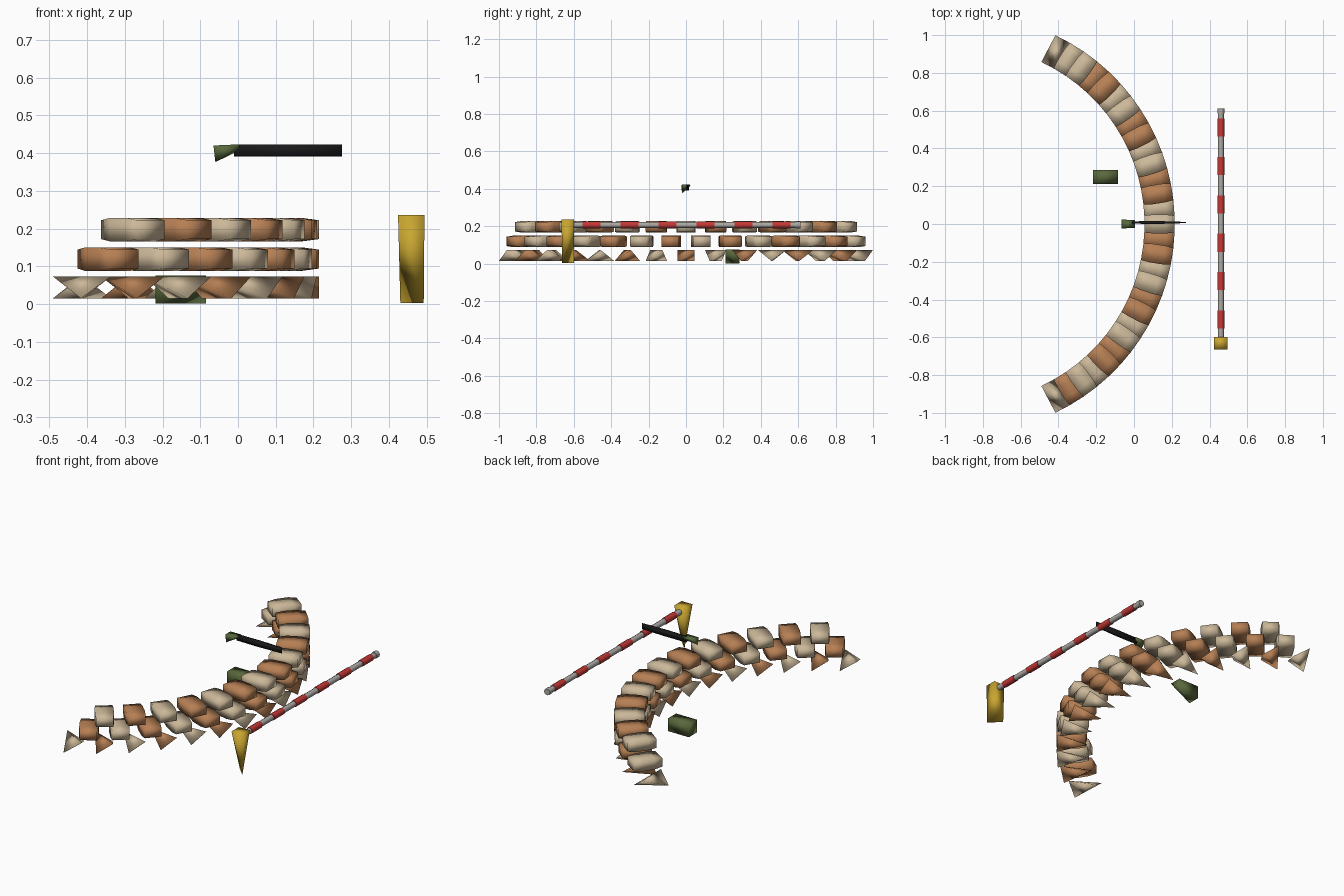
import bpy, bmesh, math
from mathutils import Matrix, Vector

if "Cube" in bpy.data.objects:
    bpy.data.objects.remove(bpy.data.objects["Cube"])


def material(name, rgb):
    m = bpy.data.materials.new(name)
    m.diffuse_color = (*rgb, 1)
    m.use_nodes = True
    m.node_tree.nodes["Principled BSDF"].inputs["Base Color"].default_value = m.diffuse_color
    return m


TAN = material("tan_cloth", (0.60, 0.48, 0.32))
BROWN = material("brown_cloth", (0.47, 0.215, 0.09))
YELLOW = material("yellow_paint", (0.58, 0.38, 0.03))
RED = material("red_paint", (0.55, 0.04, 0.035))
GREY = material("pale_grey_metal", (0.42, 0.40, 0.38))
OLIVE = material("olive_paint", (0.10, 0.14, 0.045))
BLACK = material("black_metal", (0.01, 0.01, 0.011))


def hull(name, points, mat, matrix=Matrix(), smooth=True):
    """Solid wrapped tightly round a few corner points."""
    bm = bmesh.new()
    for p in points:
        bm.verts.new(matrix @ Vector(p))
    bmesh.ops.convex_hull(bm, input=bm.verts[:])
    bmesh.ops.dissolve_limit(bm, angle_limit=0.01, verts=bm.verts[:], edges=bm.edges[:])
    bmesh.ops.recalc_face_normals(bm, faces=bm.faces[:])
    for f in bm.faces:
        f.smooth = smooth
    me = bpy.data.meshes.new(name)
    bm.to_mesh(me)
    bm.free()
    me.materials.append(mat)
    ob = bpy.data.objects.new(name, me)
    bpy.context.collection.objects.link(ob)
    return ob


def rod(name, x, z, y0, y1, r, mat, sides=8):
    """Cylinder lying along y."""
    bpy.ops.mesh.primitive_cylinder_add(vertices=sides, radius=r, depth=y1 - y0,
                                        location=(x, (y0 + y1) / 2, z),
                                        rotation=(math.pi / 2, 0, 0))
    ob = bpy.context.object
    ob.name = name
    ob.data.materials.append(mat)
    bpy.ops.object.shade_smooth_by_angle(angle=math.radians(50))
    return ob


# Sandbag shapes: local x = radial, y = along the wall, z = up
W, L, H = 0.08, 0.045, 0.031
full_bag = [(x, sy * l, sz * h) for x, l, h in
            ((-W, L, 0.025), (-0.035, 0.05, H), (0.035, 0.05, H), (W, L, 0.025))
            for sy in (-1, 1) for sz in (-1, 1)]
wedge_bag = [(W, L, 0.029), (W, -L, -0.029), (-W, -L, 0.029), (-W, L, -0.029)]

# Curved three-row sandbag wall
STEP, RADIUS, CENTRE_X = math.radians(8.9), 1.025, -0.89
for row, (count, z) in enumerate(((15, 0.044), (14, 0.119), (13, 0.197))):
    for i in range(count):
        a = (i - (count - 1) / 2) * STEP
        place = (Matrix.Translation((CENTRE_X, 0, z)) @ Matrix.Rotation(a, 4, 'Z')
                 @ Matrix.Translation((RADIUS, 0, 0)))
        hull(f"sandbag_row{row + 1}_{i + 1}", full_bag if row else wedge_bag,
             TAN if (i + row) % 2 == 0 else BROWN, place)

# Barrier post, narrowing to a diagonal foot
hull("barrier_post",
     [(x, y, 0.236) for x in (0.424, 0.494) for y in (-0.665, -0.598)]
     + [(0.492, -0.663, 0.003), (0.43, -0.60, 0.003)], YELLOW)

# Barrier pole with red bands and end cap
rod("barrier_pole", 0.46, 0.207, -0.60, 0.59, 0.016, GREY)
for k in range(6):
    y = -0.505 + 0.203 * k
    rod(f"red_band_{k + 1}", 0.46, 0.207, y - 0.048, y + 0.048, 0.019, RED)
rod("pole_end_cap", 0.46, 0.207, 0.585, 0.612, 0.019, GREY)

# Ammunition box with one clipped bottom corner
hull("ammo_box",
     [(x, y, z) for x in (-0.218, -0.085) for y in (0.212, 0.285) for z in (0.002, 0.076)
      if not (x > -0.1 and y < 0.25 and z < 0.05)], OLIVE)

# Gun: olive receiver and slim black barrel
hull("gun_receiver",
     [(-0.065, -0.024, 0.42), (-0.065, 0.024, 0.42), (0.005, -0.02, 0.423),
      (0.005, 0.02, 0.423), (-0.06, -0.022, 0.376), (0.0, 0.015, 0.405)], OLIVE)
hull("gun_barrel",
     [(x, 0.008 + s * t, z) for x, t in ((-0.01, 0.006), (0.12, 0.008), (0.275, 0.003))
      for s in (-1, 1) for z in (0.391, 0.423)], BLACK)
